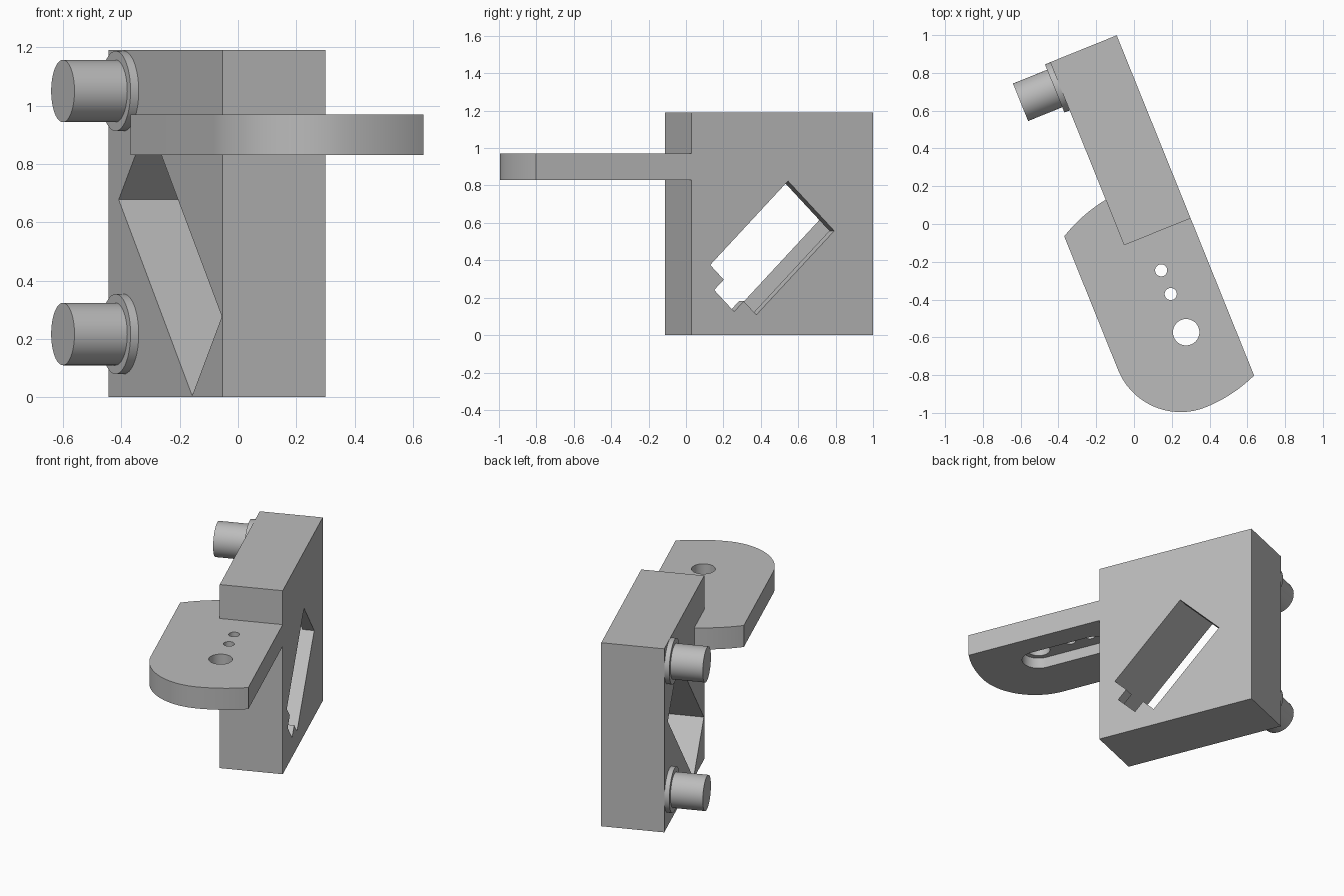
import bpy, bmesh
from math import sin, cos, radians
from mathutils import Matrix, Vector

cube = bpy.data.objects.get("Cube")
if cube:
    bpy.data.objects.remove(cube, do_unlink=True)

grey = bpy.data.materials.new("plain grey")
grey.use_nodes = True
GREY = (0.5, 0.5, 0.5, 1)
grey.diffuse_color = GREY
grey.node_tree.nodes["Principled BSDF"].inputs["Base Color"].default_value = GREY

# Everything is built in a frame whose origin is the block's front left corner
FRAME = Matrix.Translation((0.30, 0.03, 0)) @ Matrix.Rotation(radians(22), 4, "Z")


def prism(name, outline, low, high, axis="Z"):
    """Extrude an outline along Z (points are x, y) or X (points are y, z)."""
    def place(p, t):
        return Vector((p[0], p[1], t)) if axis == "Z" else Vector((t, p[0], p[1]))
    bm = bmesh.new()
    bottom = [bm.verts.new(place(p, low)) for p in outline]
    top = [bm.verts.new(place(p, high)) for p in outline]
    bm.faces.new(bottom)
    bm.faces.new(top)
    n = len(outline)
    for i in range(n):
        j = (i + 1) % n
        bm.faces.new((bottom[i], bottom[j], top[j], top[i]))
    bmesh.ops.recalc_face_normals(bm, faces=bm.faces)
    bm.transform(FRAME)
    mesh = bpy.data.meshes.new(name)
    bm.to_mesh(mesh)
    bm.free()
    mesh.materials.append(grey)
    obj = bpy.data.objects.new(name, mesh)
    bpy.context.collection.objects.link(obj)
    return obj


def select(obj):
    bpy.ops.object.select_all(action="DESELECT")
    obj.select_set(True)
    bpy.context.view_layer.objects.active = obj


def cut(obj, cutter):
    mod = obj.modifiers.new("cut", "BOOLEAN")
    mod.operation = "DIFFERENCE"
    mod.solver = "EXACT"
    mod.object = cutter
    select(obj)
    bpy.ops.object.modifier_apply(modifier=mod.name)
    bpy.data.objects.remove(cutter, do_unlink=True)


def smooth(obj):
    select(obj)
    bpy.ops.object.shade_smooth_by_angle(angle=radians(30))


def arc(cx, cy, r, start, end, steps=24):
    angles = [radians(start + (end - start) * i / steps) for i in range(steps + 1)]
    return [(cx + r * cos(a), cy + r * sin(a)) for a in angles]


def circle(cx, cy, r):
    return arc(cx, cy, r, 0, 360, 48)[:-1]


def diagonal_box(s0, s1, d0, d1):
    """Rectangle turned 45 degrees, given by limits of y + z and y - z."""
    return [((s + d) / 2, (s - d) / 2) for s, d in ((s0, d0), (s1, d0), (s1, d1), (s0, d1))]


# Upright block with a diagonal recess, a thin-lipped window and its end tab
block = prism("upright_block", [(-0.38, 0), (0, 0), (0, 1.045), (-0.38, 1.045)], 0, 1.19)
cut(block, prism("recess", diagonal_box(0.285, 1.63, -0.268, 0.275), -0.5, -0.07, "X"))
cut(block, prism("window", diagonal_box(0.482, 1.38, -0.268, 0.265), -0.1, 0.1, "X"))
cut(block, prism("tab_notch", diagonal_box(0.371, 0.6, -0.111, 0.12), -0.1, 0.1, "X"))

# Shelf plate with rounded front and shallow curved back
outline = arc(-0.30, -0.60, 0.357, 180, 270)
outline += arc(-0.30, -0.177, 0.78, 270, 292.6)[1:]
outline += [(0, 0), (-0.1, 0.1)]
outline += arc(-0.25, -0.55, 0.82, 99, 119.7)
plate = prism("shelf_plate", outline, 0.83, 0.97)

# Long groove under the plate, with three holes through it
groove = arc(-0.25, -0.55, 0.1, 180, 360) + arc(-0.25, -0.15, 0.1, 0, 180)
cut(plate, prism("groove", groove, 0.7, 0.90))
for y, r in ((-0.55, 0.07), (-0.332, 0.032), (-0.197, 0.032)):
    cut(plate, prism("hole", circle(-0.248, y, r), 0.6, 1.2))
smooth(plate)

# Two flanged pegs on the right face
for label, z in (("lower", 0.2165), ("upper", 1.05)):
    smooth(prism(label + "_peg_flange", circle(0.907, z, 0.1375), -0.41, -0.37, "X"))
    smooth(prism(label + "_peg", circle(0.907, z, 0.107), -0.605, -0.37, "X"))
